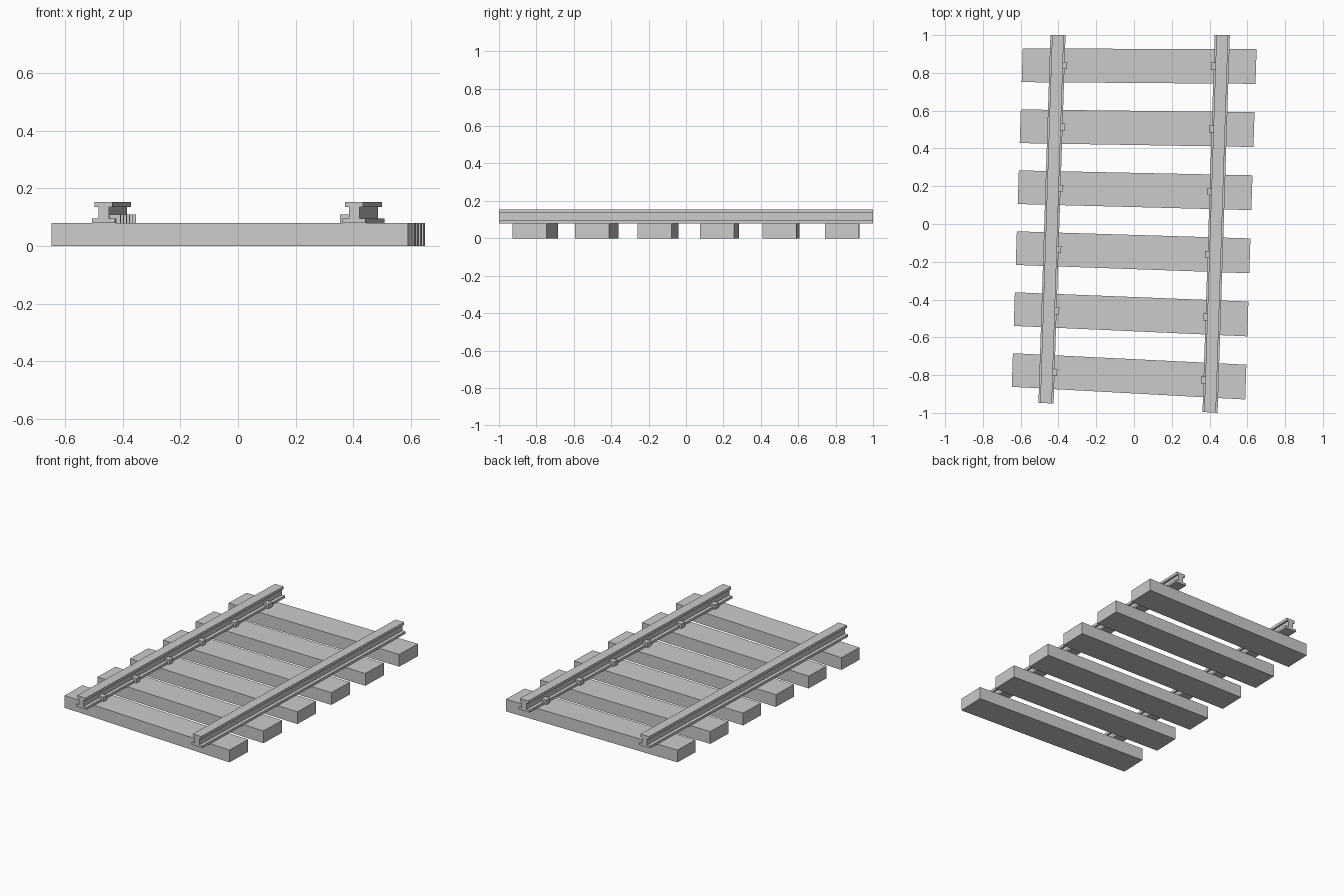
import bpy, bmesh

if "Cube" in bpy.data.objects:
    bpy.data.objects.remove(bpy.data.objects["Cube"])

TIES = 6
TIE_TOP = 0.08
RAIL_X = 0.435


def bend(co):
    # slight track curve: lengths fan out from the back edge, then lean sideways
    x, y, z = co
    y2 = 1 - (1 - y) * (1 + 0.0285 * x)
    return (x + 0.0325 * y2, y2, z)


def prism(name, profile, y0, y1):
    # extrude an x-z profile along y and bend it with the track
    bm = bmesh.new()
    front = bm.faces.new([bm.verts.new((x, y0, z)) for x, z in profile])
    ext = bmesh.ops.extrude_face_region(bm, geom=[front], use_keep_orig=True)
    for v in ext["geom"]:
        if isinstance(v, bmesh.types.BMVert):
            v.co.y = y1
    for v in bm.verts:
        v.co = bend(v.co)
    bmesh.ops.recalc_face_normals(bm, faces=bm.faces[:])
    mesh = bpy.data.meshes.new(name)
    bm.to_mesh(mesh)
    bm.free()
    ob = bpy.data.objects.new(name, mesh)
    bpy.context.collection.objects.link(ob)
    return ob


def rect(x0, x1, z0, z1):
    return [(x0, z0), (x1, z0), (x1, z1), (x0, z1)]


# I-shaped rail section: foot, web, head
half = [(0.04, 0.08), (0.04, 0.095), (0.018, 0.095),
        (0.018, 0.135), (0.031, 0.135), (0.031, 0.153)]
section = half + [(-x, z) for x, z in reversed(half)]

# Rails
for side, label in ((-1, "left"), (1, "right")):
    prism(f"{label}_rail", [(side * RAIL_X + x, z) for x, z in section], -0.973, 1.0)

# Wooden ties, with a small clip on the inner side of each rail
for i in range(TIES):
    y = 0.837 - i * 1.642 / (TIES - 1)
    prism(f"tie_{i + 1}", rect(-0.619, 0.619, 0, TIE_TOP), y - 0.0905, y + 0.0905)
    for side, label in ((-1, "left"), (1, "right")):
        a, b = sorted((side * (RAIL_X - 0.017), side * (RAIL_X - 0.054)))
        prism(f"{label}_clip_{i + 1}", rect(a, b, TIE_TOP, 0.11), y - 0.0185, y + 0.0185)
